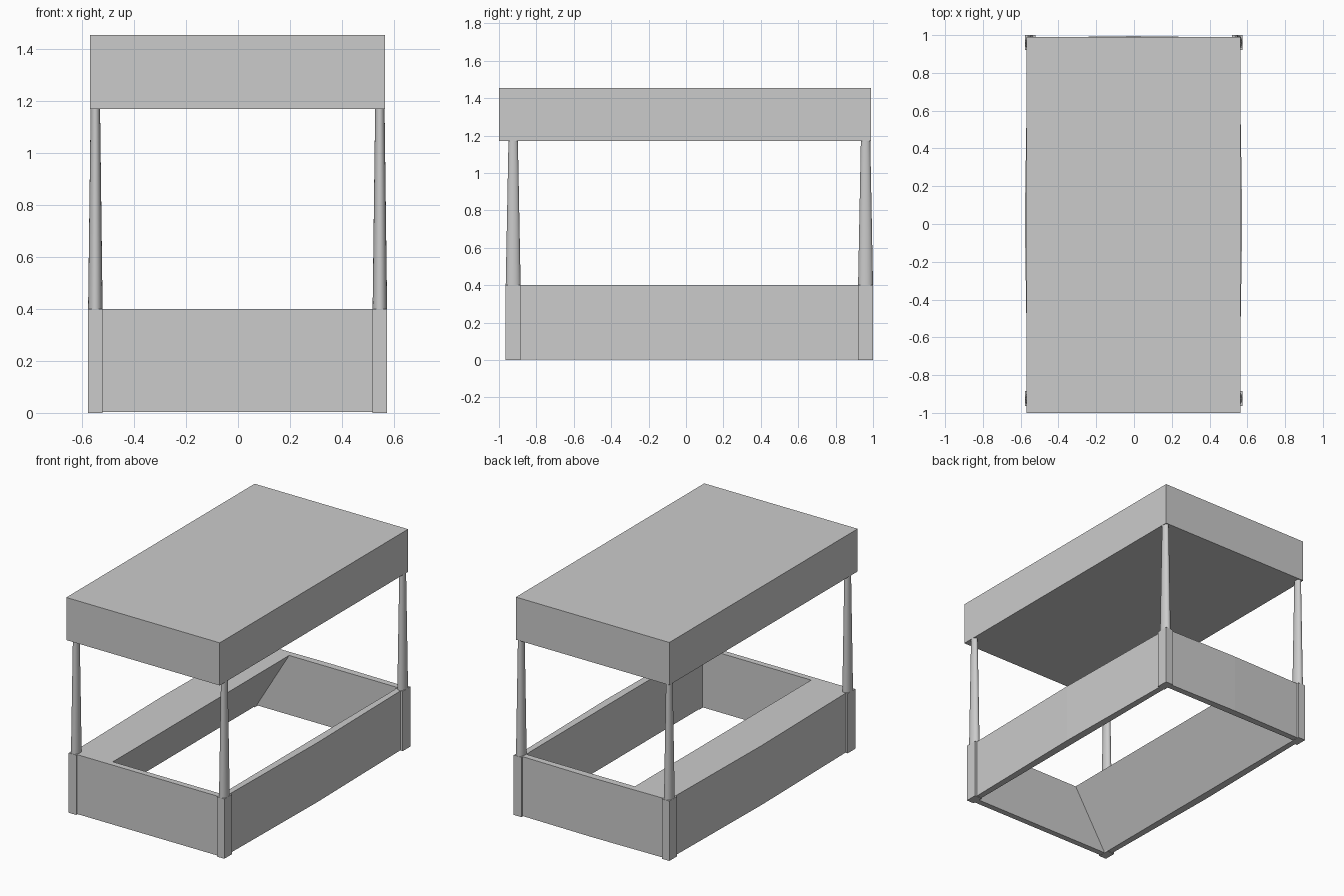
import bpy, bmesh

if "Cube" in bpy.data.objects:
    bpy.data.objects.remove(bpy.data.objects["Cube"])


def add_object(name, bm):
    bmesh.ops.recalc_face_normals(bm, faces=bm.faces)
    mesh = bpy.data.meshes.new(name)
    bm.to_mesh(mesh)
    bm.free()
    obj = bpy.data.objects.new(name, mesh)
    bpy.context.collection.objects.link(obj)
    return obj


def box(name, lo, hi):
    bm = bmesh.new()
    bmesh.ops.create_cube(bm, size=1)
    for v in bm.verts:
        v.co = [(a + b) / 2 + c * (b - a) for a, b, c in zip(lo, hi, v.co)]
    return add_object(name, bm)


def ring(bm, x0, x1, y0, y1, z, bow=0.0):
    # rectangle with a mid point on each side, bowed outwards
    xm, ym = (x0 + x1) / 2, 0.02
    pts = [(x0, y0), (xm, y0), (x1, y0), (x1 + bow, ym),
           (x1, y1), (xm, y1 + bow / 2), (x0, y1), (x0 - bow, ym)]
    return [bm.verts.new((x, y, z)) for x, y in pts]


# canopy slab
box("canopy", (-0.57, -1.0, 1.17), (0.565, 0.99, 1.455))

# base frame: open top and bottom, left wall leaning inwards inside
bm = bmesh.new()
rings = [ring(bm, -0.563, 0.558, -0.955, 0.987, 0.003, 0.015),
         ring(bm, -0.563, 0.558, -0.955, 0.987, 0.4, 0.015),
         ring(bm, -0.285, 0.52, -0.915, 0.947, 0.4),
         ring(bm, -0.525, 0.52, -0.915, 0.947, 0.003)]
for i in range(4):
    a, b = rings[i], rings[(i + 1) % 4]
    for j in range(8):
        k = (j + 1) % 8
        bm.faces.new((a[j], a[k], b[k], b[j]))
add_object("base_frame", bm)

# corner posts: square foot block with a tapered oval column
for side, x in (("left", -0.549), ("right", 0.546)):
    for end, y in (("front", -0.924), ("back", 0.96)):
        box(f"{end}_{side}_foot", (x - 0.028, y - 0.04, 0), (x + 0.028, y + 0.04, 0.4))
        bm = bmesh.new()
        bmesh.ops.create_cone(bm, cap_ends=True, segments=32,
                              radius1=1, radius2=1, depth=1)
        for v in bm.verts:
            rx, ry, z = (0.018, 0.025, 1.18) if v.co.z > 0 else (0.028, 0.04, 0.395)
            v.co = (x + v.co.x * rx, y + v.co.y * ry, z)
        post = add_object(f"{end}_{side}_column", bm)
        bpy.ops.object.select_all(action='DESELECT')
        post.select_set(True)
        bpy.context.view_layer.objects.active = post
        bpy.ops.object.shade_smooth_by_angle()
